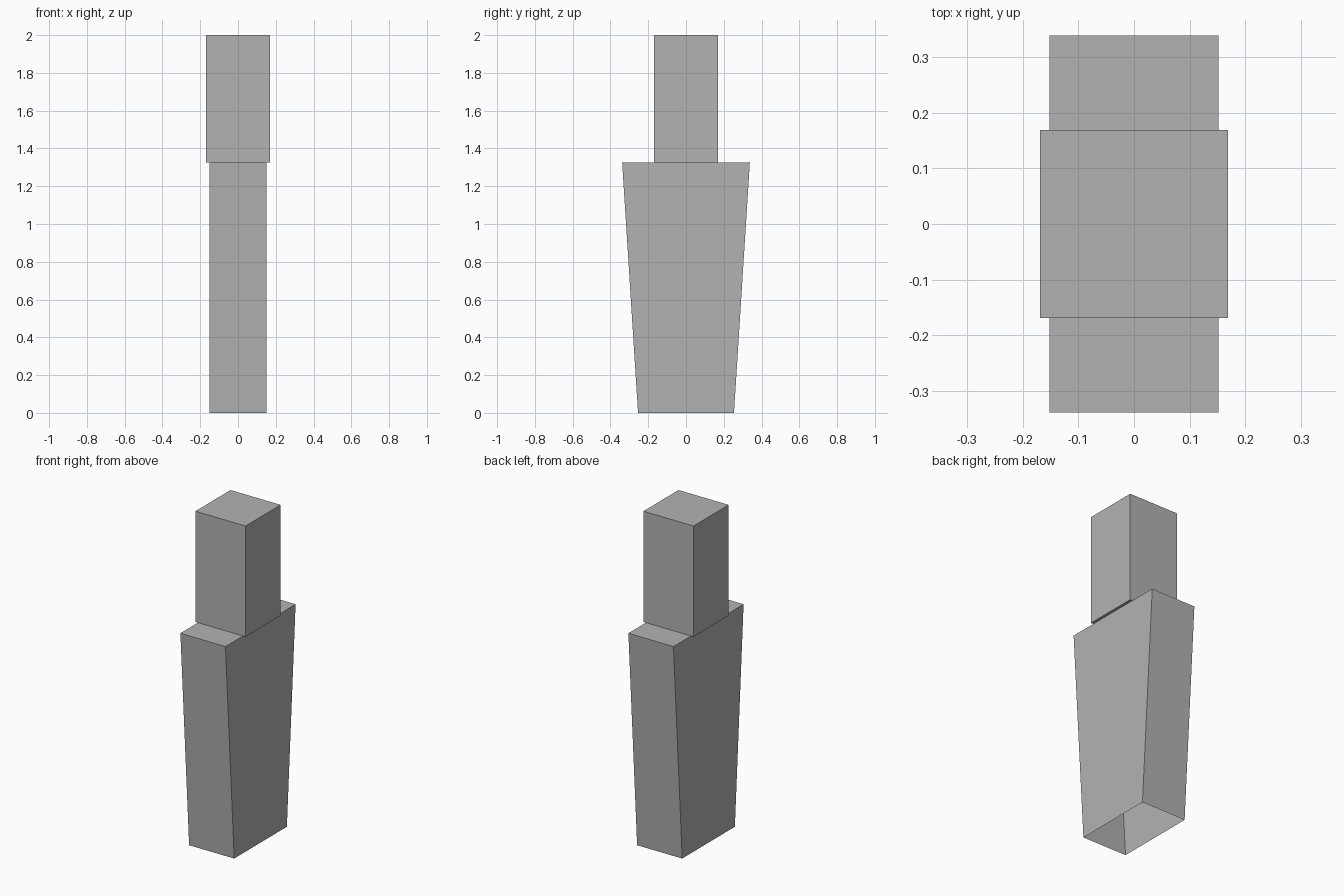
import bpy
import bmesh

default = bpy.data.objects.get("Cube")
if default:
    bpy.data.objects.remove(default, do_unlink=True)

# Single plain grey
GREY = (0.45, 0.45, 0.45, 1.0)
grey = bpy.data.materials.new("plain grey")
grey.use_nodes = True
grey.diffuse_color = GREY
bsdf = next(n for n in grey.node_tree.nodes if n.type == 'BSDF_PRINCIPLED')
bsdf.inputs["Base Color"].default_value = GREY


def block(name, half_x, y_bottom, y_top, z_bottom, z_top, open_base=False):
    """Box whose half depth runs from y_bottom to y_top over its height."""
    bm = bmesh.new()
    bmesh.ops.create_cube(bm, size=2)
    if open_base:
        base = [f for f in bm.faces if f.normal.z < -0.5]
        bmesh.ops.delete(bm, geom=base, context='FACES_ONLY')
    for v in bm.verts:
        top = v.co.z > 0
        v.co.x *= half_x
        v.co.y *= y_top if top else y_bottom
        v.co.z = z_top if top else z_bottom
    mesh = bpy.data.meshes.new(name)
    bm.to_mesh(mesh)
    bm.free()
    mesh.materials.append(grey)
    obj = bpy.data.objects.new(name, mesh)
    bpy.context.collection.objects.link(obj)
    return obj


# Tapered lower body, hollow and open underneath
block("tapered_body", 0.152, 0.254, 0.338, 0.0, 1.325, open_base=True)

# Square upper block, slightly wider than the body
block("upper_block", 0.169, 0.169, 0.169, 1.325, 2.0)
